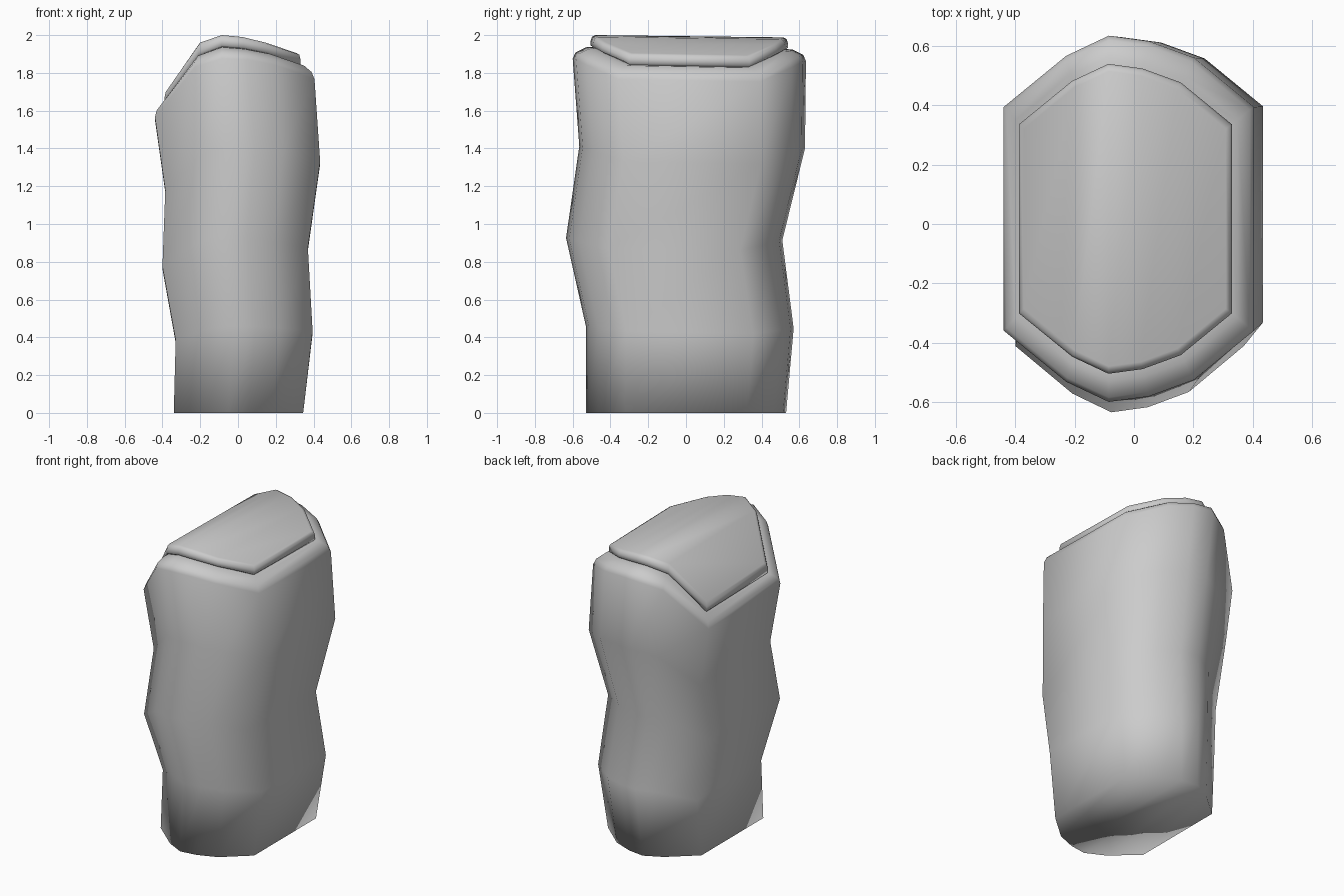
import bpy, bmesh

if "Cube" in bpy.data.objects:
    bpy.data.objects.remove(bpy.data.objects["Cube"])

# Half cross-section: position across the width, and reach towards front/back
U = [0.0, 0.25, 0.42, 0.58, 0.76, 1.0]
REACH = [0.61, 0.89, 1.0, 0.97, 0.88, 0.61]
# Sloped top heights across the width
RIM_Z = [1.56, 1.825, 1.87, 1.865, 1.835, 1.76]
SEAT_Z = [1.64, 1.895, 1.94, 1.93, 1.905, 1.845]
CAP_Z = [1.71, 1.96, 2.0, 1.99, 1.96, 1.905]


def ring(xl, xr, yf, yb, zs):
    cy, hy = (yf + yb) / 2, (yb - yf) / 2
    half = [(xl + (xr - xl) * u, r * hy, z) for u, r, z in zip(U, REACH, zs)]
    front = [(x, cy - d, z + 0.006) for x, d, z in half]
    back = [(x, cy + d, z - 0.006) for x, d, z in reversed(half)]
    if max(zs) == 0:
        front = [(x, y, 0) for x, y, z in front]
        back = [(x, y, 0) for x, y, z in back]
    return front + back


def loft(name, rings):
    bm = bmesh.new()
    loops = [[bm.verts.new(p) for p in r] for r in rings]
    n = len(loops[0])
    for a, b in zip(loops, loops[1:]):
        for i in range(n):
            j = (i + 1) % n
            bm.faces.new((a[i], a[j], b[j], b[i]))
    # Close both ends with strips running front to back
    for lp in (loops[0], loops[-1]):
        for i in range(n // 2 - 1):
            bm.faces.new((lp[i], lp[i + 1], lp[n - 2 - i], lp[n - 1 - i]))
    bmesh.ops.recalc_face_normals(bm, faces=bm.faces)
    for f in bm.faces:
        f.smooth = True
    me = bpy.data.meshes.new(name)
    bm.to_mesh(me)
    bm.free()
    ob = bpy.data.objects.new(name, me)
    bpy.context.collection.objects.link(ob)
    return ob


def mix(a, b, t):
    return [p + (q - p) * t for p, q in zip(a, b)]


def scaled(f):
    return [z * f for z in RIM_Z]


# Wavy pillar body with a rounded rim
loft("pillar_body", [
    ring(-0.34, 0.345, -0.53, 0.53, scaled(0)),
    ring(-0.33, 0.395, -0.53, 0.57, scaled(0.242)),
    ring(-0.40, 0.37, -0.635, 0.51, scaled(0.492)),
    ring(-0.385, 0.435, -0.565, 0.63, scaled(0.752)),
    ring(-0.44, 0.405, -0.60, 0.635, RIM_Z),
    ring(-0.43, 0.39, -0.585, 0.62, mix(RIM_Z, SEAT_Z, 0.45)),
    ring(-0.40, 0.35, -0.53, 0.565, mix(RIM_Z, SEAT_Z, 0.85)),
    ring(-0.375, 0.32, -0.485, 0.52, mix(RIM_Z, SEAT_Z, 0.9)),
])

# Raised cap slab with softened upper edge
loft("pillar_cap", [
    ring(-0.37, 0.315, -0.48, 0.515, mix(RIM_Z, SEAT_Z, 0.8)),
    ring(-0.388, 0.33, -0.505, 0.54, SEAT_Z),
    ring(-0.388, 0.33, -0.505, 0.54, mix(SEAT_Z, CAP_Z, 0.4)),
    ring(-0.383, 0.325, -0.498, 0.533, mix(SEAT_Z, CAP_Z, 0.75)),
    ring(-0.372, 0.31, -0.48, 0.515, [z - 0.006 for z in CAP_Z]),
])
